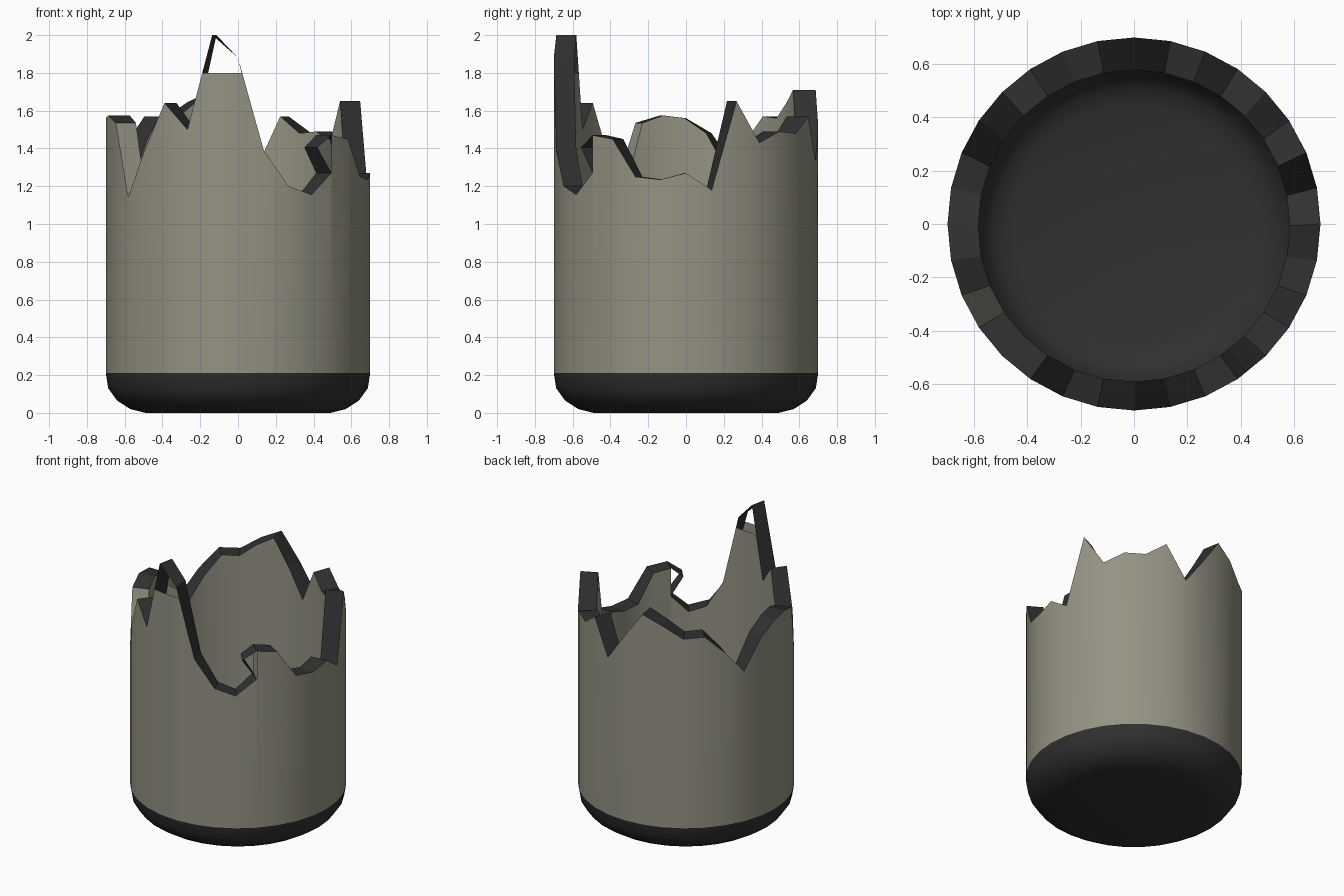
import bpy, bmesh, math

if "Cube" in bpy.data.objects:
    bpy.data.objects.remove(bpy.data.objects["Cube"])

N, R_OUT, R_IN = 32, 0.70, 0.585
Z_BASE, Z_FLOOR = 0.21, 0.25


def material(name, rgb):
    m = bpy.data.materials.new(name)
    m.diffuse_color = (*rgb, 1)
    m.use_nodes = True
    m.node_tree.nodes["Principled BSDF"].inputs["Base Color"].default_value = m.diffuse_color
    return m


olive = material("olive_grey", (0.30, 0.29, 0.225))
dark = material("charcoal", (0.030, 0.030, 0.030))


def point(r, k, z):
    """Point on the 32-sided ring; k counts sides from the front towards +x."""
    def corner(i):
        a = 2 * math.pi * i / N
        return r * math.sin(a), -r * math.cos(a)
    i = math.floor(k)
    t = k - i
    (x0, y0), (x1, y1) = corner(i), corner(i + 1)
    off = -0.007 if r < R_OUT else 0
    return (x0 + (x1 - x0) * t, y0 + (y1 - y0) * t + off, z)


def finish(name, bm, mats):
    bmesh.ops.remove_doubles(bm, verts=bm.verts, dist=0.0005)
    me = bpy.data.meshes.new(name)
    bm.to_mesh(me)
    bm.free()
    ob = bpy.data.objects.new(name, me)
    bpy.context.collection.objects.link(ob)
    for m in mats:
        me.materials.append(m)
    return ob


def quad(bm, pts, smooth, mat=0):
    f = bm.faces.new([bm.verts.new(p) for p in pts])
    f.smooth = smooth
    f.material_index = mat


# Jagged rim heights, one per corner, starting at the front
heights = [1.88, 1.39, 1.20, 1.155, 1.27, 1.45, 1.25, 1.235,
           1.27, 1.18, 1.65, 1.43, 1.49, 1.48, 1.57, 1.33,
           1.52, 1.71, 1.645, 1.56, 1.57, 1.44, 1.28, 1.48,
           1.56, 1.575, 1.535, 1.14, 1.39, 1.64, 1.50, 2.0]
rim = [(k, z) for k, z in enumerate(heights)]
rim[5:5] = [(3.3, 1.405), (4, 1.47)]          # hooked splinter
rim.append((N, heights[0]))

# Walls stop at a flat break under the tall splinter, and skip the hook tip
CUT = 1.8
wall = []
path = [p for p in rim if p[0] != 3.3]
for (k0, z0), (k1, z1) in zip(path, path[1:]):
    wall.append((k0, min(z0, CUT)))
    if (z0 - CUT) * (z1 - CUT) < 0:
        wall.append((k0 + (k1 - k0) * (CUT - z0) / (z1 - z0), CUT))
wall.append((N, min(heights[0], CUT)))

# Outer and inner wall
for name, r, zb in (("outer_wall", R_OUT, Z_BASE), ("inner_wall", R_IN, Z_FLOOR)):
    bm = bmesh.new()
    for (k0, z0), (k1, z1) in zip(wall, wall[1:]):
        if k1 - k0 < 1e-6:
            continue
        pts = [point(r, k0, zb), point(r, k1, zb), point(r, k1, z1), point(r, k0, z0)]
        quad(bm, pts if r == R_OUT else pts[::-1], True)
    finish(name, bm, [olive])

# Broken rim ribbon, with one chipped segment in the wall colour
bm = bmesh.new()
for (k0, z0), (k1, z1) in zip(rim, rim[1:]):
    quad(bm, [point(R_OUT, k0, z0), point(R_OUT, k1, z1),
              point(R_IN, k1, z1), point(R_IN, k0, z0)],
         False, 1 if (k0, k1) == (26, 27) else 0)
finish("broken_rim", bm, [dark, olive])


# Rounded base outside and dished floor inside
def dish(name, profile, outward):
    bm = bmesh.new()
    for (r0, z0), (r1, z1) in zip(profile, profile[1:]):
        for k in range(N):
            pts = [point(r0, k, z0), point(r1, k, z1),
                   point(r1, k + 1, z1), point(r0, k + 1, z0)]
            quad(bm, pts if outward else pts[::-1], True)
    r, z = profile[-1]
    cap = [point(r, k, z) for k in range(N)]
    quad(bm, cap[::-1] if outward else cap, True)
    ob = finish(name, bm, [dark])
    # keep the base centred although it is narrower than the wall
    for v in ob.data.vertices:
        if outward and v.co.z < Z_BASE - 0.001:
            v.co.y += 0.007


dish("base", [(0.70, 0.21), (0.687, 0.13), (0.64, 0.065), (0.57, 0.02), (0.49, 0.0)], True)
dish("floor", [(R_IN, Z_FLOOR), (0.56, 0.19), (0.52, 0.15), (0.45, 0.125)], False)
